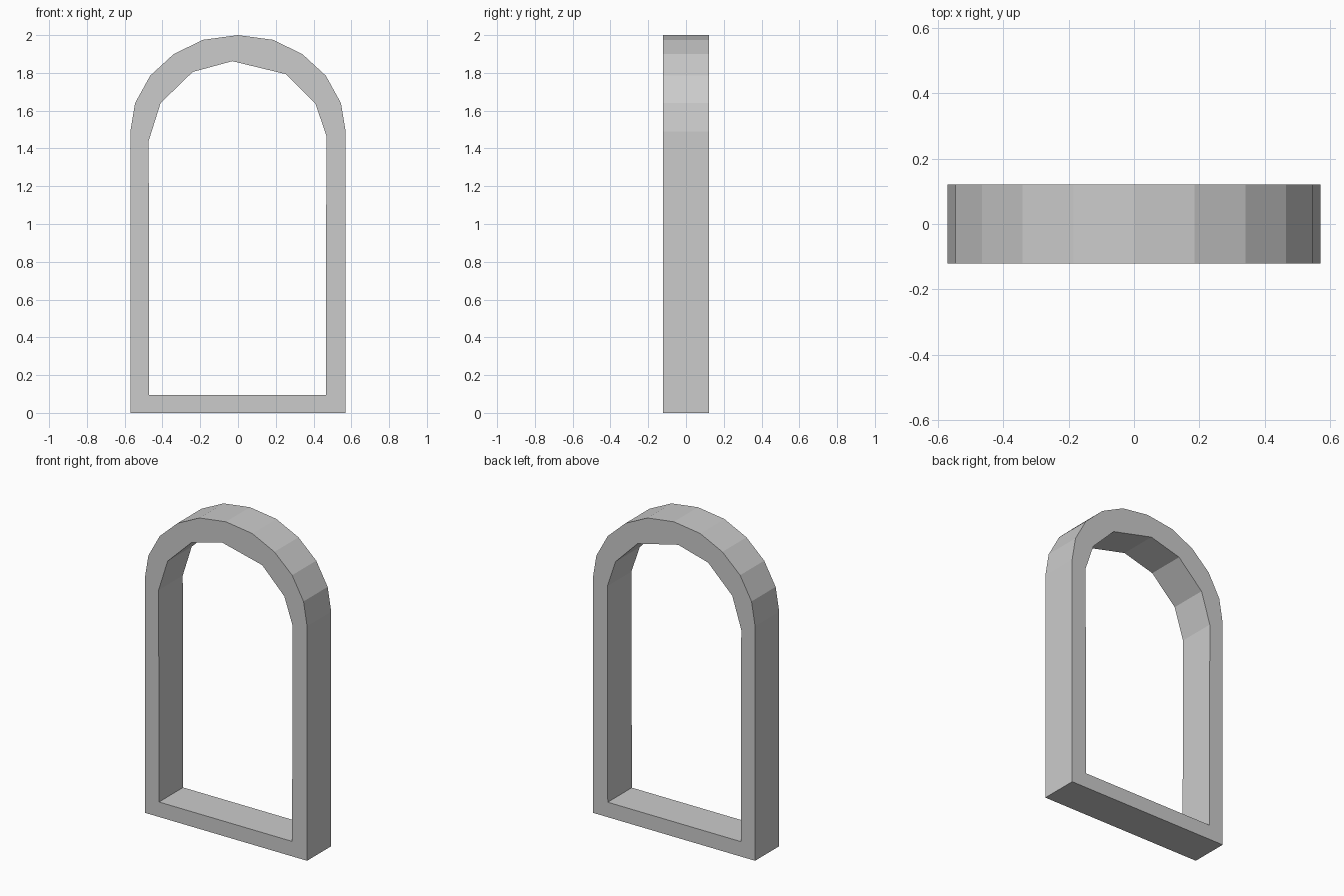
import bpy
import bmesh

if "Cube" in bpy.data.objects:
    bpy.data.objects.remove(bpy.data.objects["Cube"])

HALF_DEPTH = 0.121

# Outer profile: symmetric, one half listed from the base to the crown
half = [(0.57, 0), (0.57, 1.49), (0.545, 1.64), (0.465, 1.785),
        (0.34, 1.90), (0.185, 1.975)]
outer = half + [(0, 2.0)] + [(-x, z) for x, z in reversed(half)]

# Opening: coarser, slightly uneven arch
inner = [(0.465, 0.095), (0.468, 1.467), (0.41, 1.637), (0.255, 1.793),
         (-0.03, 1.862), (-0.24, 1.805), (-0.41, 1.64), (-0.473, 1.44),
         (-0.47, 0.095)]


def add_loop(bm, points):
    """Closed ring of edges on the front plane."""
    verts = [bm.verts.new((x, -HALF_DEPTH, z)) for x, z in points]
    return [bm.edges.new((v, verts[(i + 1) % len(verts)]))
            for i, v in enumerate(verts)]


# Arched frame: fill between the two rings, then extrude through the depth
bm = bmesh.new()
edges = add_loop(bm, outer) + add_loop(bm, inner)
bmesh.ops.triangle_fill(bm, edges=edges, use_beauty=True, normal=(0, -1, 0))
result = bmesh.ops.extrude_face_region(bm, geom=bm.faces[:], use_keep_orig=True)
moved = [g for g in result["geom"] if isinstance(g, bmesh.types.BMVert)]
bmesh.ops.translate(bm, verts=moved, vec=(0, 2 * HALF_DEPTH, 0))
bmesh.ops.recalc_face_normals(bm, faces=bm.faces[:])

mesh = bpy.data.meshes.new("arched_window_frame")
bm.to_mesh(mesh)
bm.free()
frame = bpy.data.objects.new("arched_window_frame", mesh)
bpy.context.collection.objects.link(frame)
